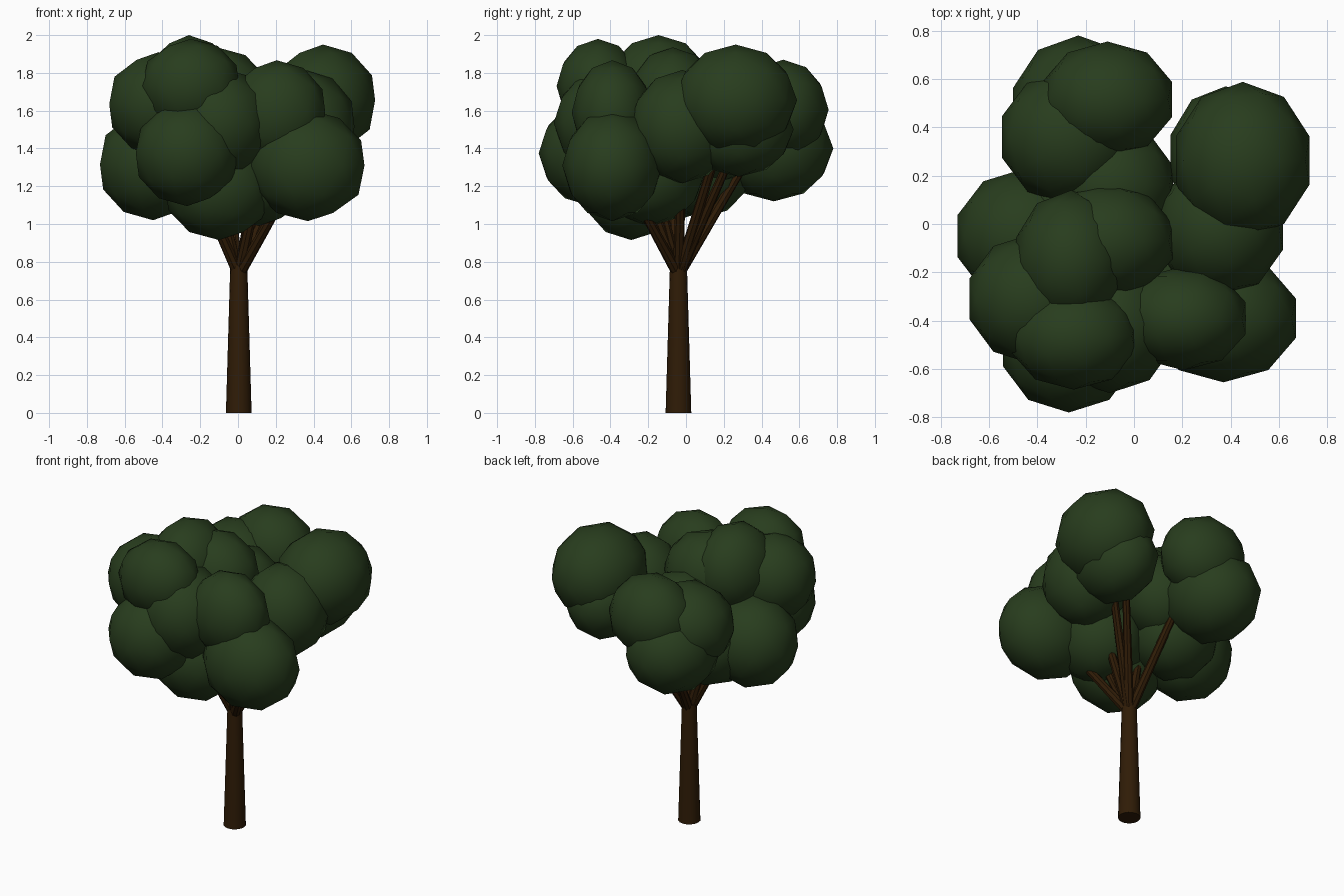
import bpy
from mathutils import Vector

if "Cube" in bpy.data.objects:
    bpy.data.objects.remove(bpy.data.objects["Cube"])


def material(name, rgb):
    m = bpy.data.materials.new(name)
    m.diffuse_color = (*rgb, 1)
    m.use_nodes = True
    m.node_tree.nodes["Principled BSDF"].inputs["Base Color"].default_value = m.diffuse_color
    return m


LEAF = material("leaf_green", (0.021, 0.046, 0.0125))
BARK = material("bark_brown", (0.029, 0.0115, 0.002))


def clump(name, centre, radii):
    """Low-poly leaf ball with smooth shading."""
    bpy.ops.mesh.primitive_ico_sphere_add(subdivisions=2, radius=1, location=centre)
    ob = bpy.context.object
    ob.name = name
    ob.scale = radii
    bpy.ops.object.transform_apply(location=False, rotation=False, scale=True)
    bpy.ops.object.shade_smooth()
    ob.data.materials.append(LEAF)


def limb(name, start, end, r1, r2, sides):
    """Tapered round limb between two points."""
    a, b = Vector(start), Vector(end)
    d = b - a
    bpy.ops.mesh.primitive_cone_add(vertices=sides, radius1=r1, radius2=r2,
                                    depth=d.length, location=(a + b) / 2)
    ob = bpy.context.object
    ob.name = name
    ob.rotation_euler = d.to_track_quat('Z', 'Y').to_euler()
    bpy.ops.object.shade_smooth_by_angle()
    ob.data.materials.append(BARK)


# leaf clumps: centre, radii, has a branch
clumps = {
    "back_right_top": ((0.45, 0.263, 1.655), (0.29, 0.325, 0.295), True),
    "back_right_low": ((0.38, 0.28, 1.50), (0.24, 0.29, 0.25), False),
    "right": ((0.355, -0.02, 1.515), (0.275, 0.28, 0.30), True),
    "front_right_low": ((0.37, -0.39, 1.31), (0.315, 0.265, 0.295), True),
    "front_right_top": ((0.205, -0.39, 1.59), (0.27, 0.215, 0.277), True),
    "front_left_low": ((-0.27, -0.505, 1.375), (0.285, 0.275, 0.28), False),
    "front_left_top": ((-0.25, -0.465, 1.73), (0.27, 0.22, 0.25), False),
    "crown_left": ((-0.26, -0.145, 1.71), (0.24, 0.285, 0.29), True),
    "crown_middle": ((-0.11, -0.07, 1.66), (0.284, 0.24, 0.275), False),
    "front_middle": ((-0.10, -0.415, 1.535), (0.28, 0.285, 0.295), False),
    "left_top": ((-0.42, -0.31, 1.635), (0.275, 0.27, 0.275), True),
    "left_low": ((-0.45, -0.05, 1.315), (0.295, 0.28, 0.295), False),
    "bottom": ((-0.10, -0.29, 1.20), (0.30, 0.27, 0.285), False),
    "bottom_right": ((0.11, -0.19, 1.27), (0.28, 0.29, 0.28), True),
    "back_low": ((-0.23, 0.465, 1.40), (0.285, 0.315, 0.28), False),
    "back_top": ((-0.11, 0.515, 1.605), (0.28, 0.24, 0.265), True),
    "back_left": ((-0.27, 0.36, 1.53), (0.29, 0.28, 0.27), False),
    "inner_left": ((-0.24, 0.08, 1.31), (0.285, 0.28, 0.28), False),
    "inner_back": ((-0.09, 0.16, 1.48), (0.265, 0.26, 0.27), False),
}

# trunk
limb("trunk", (0.004, -0.04, 0), (0.004, -0.04, 0.78), 0.068, 0.045, 16)

# foliage and the branches that carry it
for part, (centre, radii, branched) in clumps.items():
    clump("leaves_" + part, centre, radii)
    if branched:
        tip = Vector(centre) + Vector((0, 0, 0.06))
        limb("branch_" + part, (0.004, -0.04, 0.73), tip, 0.03, 0.02, 8)

# second branch beside the one to the back right clump
limb("branch_back_right_low", (0.004, -0.04, 0.73), (0.32, 0.30, 1.5), 0.03, 0.02, 8)
